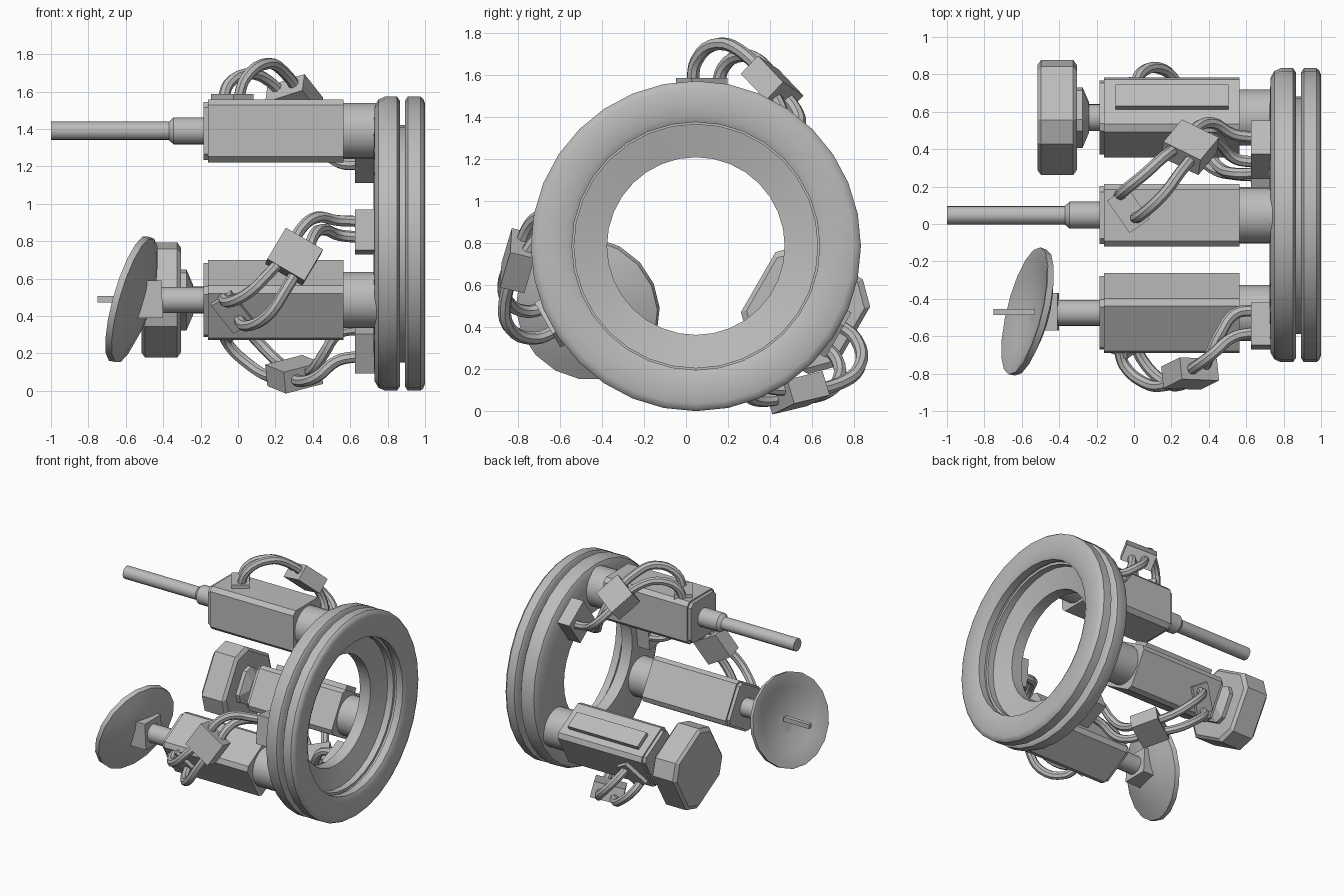
import bpy, bmesh, math
from mathutils import Vector, Matrix

if "Cube" in bpy.data.objects:
    bpy.data.objects.remove(bpy.data.objects["Cube"])

CY, CZ, ARM_R = 0.047, 0.787, 0.603      # ring axis and arm distance from it
AZ = CZ + ARM_R                          # height of the top arm axis

grey = bpy.data.materials.new("plain_grey")
grey.diffuse_color = (0.5, 0.5, 0.5, 1)
grey.use_nodes = True
grey.node_tree.nodes["Principled BSDF"].inputs["Base Color"].default_value = grey.diffuse_color


def turn(k):
    """Rotation about the ring axis by k thirds of a circle."""
    c = Matrix.Translation((0, CY, CZ))
    return c @ Matrix.Rotation(math.radians(120 * k), 4, 'X') @ c.inverted()


def finish(name, bm, mat=Matrix(), smooth=False):
    bmesh.ops.remove_doubles(bm, verts=bm.verts, dist=1e-5)
    bmesh.ops.transform(bm, matrix=mat, verts=bm.verts)
    bmesh.ops.recalc_face_normals(bm, faces=bm.faces)
    me = bpy.data.meshes.new(name)
    bm.to_mesh(me)
    bm.free()
    me.materials.append(grey)
    ob = bpy.data.objects.new(name, me)
    bpy.context.collection.objects.link(ob)
    if smooth:
        bpy.ops.object.select_all(action='DESELECT')
        ob.select_set(True)
        bpy.context.view_layer.objects.active = ob
        bpy.ops.object.shade_smooth_by_angle(angle=math.radians(35))
    return ob


def loft(bm, loops, closed=False):
    """Join loops of points with quads, capped unless closed on itself."""
    rings = [[bm.verts.new(p) for p in lp] for lp in loops]
    n = len(rings[0])
    for i in range(len(rings) - (0 if closed else 1)):
        a, b = rings[i], rings[(i + 1) % len(rings)]
        for j in range(n):
            k = (j + 1) % n
            bm.faces.new((a[j], a[k], b[k], b[j]))
    if not closed:
        bm.faces.new(rings[0])
        bm.faces.new(rings[-1])


def lathe(name, profile, mat, sides=32, closed=False):
    """Spin (along x, radius) pairs about the local x axis."""
    bm = bmesh.new()
    loft(bm, [[(x, r * math.cos(2 * math.pi * j / sides), r * math.sin(2 * math.pi * j / sides))
               for j in range(sides)] for x, r in profile], closed)
    return finish(name, bm, mat, True)


def chamfered(name, sections, c, mat):
    """Chamfered square bar along x; sections are (x, half width)."""
    bm = bmesh.new()
    loops = []
    for x, h in sections:
        i = h - c
        loops.append([(x, a, b) for a, b in ((h, -i), (h, i), (i, h), (-i, h),
                                             (-h, i), (-h, -i), (-i, -h), (i, -h))])
    loft(bm, loops)
    return finish(name, bm, mat)


def box(name, centre, size, mat=Matrix(), axes=None):
    bm = bmesh.new()
    bmesh.ops.create_cube(bm, size=1)
    rot = Matrix(axes).transposed().to_4x4() if axes else Matrix()
    local = Matrix.Translation(centre) @ rot @ Matrix.Diagonal((*size, 1))
    return finish(name, bm, mat @ local)


def hose(name, pts, mat):
    cu = bpy.data.curves.new(name, 'CURVE')
    cu.dimensions = '3D'
    cu.bevel_depth, cu.bevel_resolution, cu.resolution_u = 0.031, 2, 4
    sp = cu.splines.new('BEZIER')
    sp.bezier_points.add(len(pts) - 1)
    for bp, p in zip(sp.bezier_points, pts):
        bp.co = p
        bp.handle_left_type = bp.handle_right_type = 'AUTO'
    tmp = bpy.data.objects.new(name + "_path", cu)
    bpy.context.collection.objects.link(tmp)
    bpy.context.view_layer.update()
    bm = bmesh.new()
    me = bpy.data.meshes.new_from_object(tmp)
    bm.from_mesh(me)
    bpy.data.objects.remove(tmp)
    finish(name, bm, mat, True)


# Docking ring: two collars joined by a narrow core
axis = Matrix.Translation((0, CY, CZ))
lathe("docking_ring", [
    (0.73, 0.423), (0.725, 0.58), (0.73, 0.735), (0.75, 0.77), (0.785, 0.786), (0.85, 0.786),
    (0.865, 0.765), (0.867, 0.635), (0.892, 0.635), (0.894, 0.765), (0.908, 0.786),
    (0.975, 0.786), (0.99, 0.775), (1.0, 0.75), (1.0, 0.62), (0.985, 0.59), (0.93, 0.59),
    (0.93, 0.6), (0.91, 0.6), (0.91, 0.58), (0.86, 0.58), (0.82, 0.423)], axis, closed=True)

# Three arms with their hoses
w = Vector((0.86, -0.42, 0.28)).normalized()        # across the hose pair
l = Vector((0.48, 0.6, -0.63))
l = (l - w * l.dot(w)).normalized()                 # along the hoses
a54 = math.radians(54)
radial = Vector((0, math.cos(a54), math.sin(a54)))
xax = Vector((1, 0, 0))
bdir = Vector((0.57, -0.82, 0)).normalized()
zax = Vector((0, 0, 1))
HOSES = {
    "hose_outer_loop": [(-.08, .15, 1.55), (-.05, .18, 1.64), (.06, .27, 1.695), (.16, .36, 1.66), (.26, .43, 1.56)],
    "hose_inner_loop": [(0, .03, 1.55), (.04, .05, 1.67), (.16, .16, 1.75), (.25, .28, 1.70), (.35, .4, 1.56)],
    "hose_outer_feed": [(.28, .44, 1.53), (.34, .52, 1.44), (.42, .54, 1.36), (.53, .48, 1.29), (.65, .463, 1.27)],
    "hose_inner_feed": [(.37, .41, 1.53), (.41, .46, 1.40), (.46, .43, 1.30), (.54, .35, 1.22), (.65, .33, 1.21)],
}
for k, side in enumerate(("top", "front", "back")):
    T = turn(k)
    A = T @ Matrix.Translation((0, CY, AZ))
    chamfered(side + "_arm_body", [(-0.16, 0.168), (0.565, 0.168)], 0.03, A)
    chamfered(side + "_arm_end_cap", [(-0.185, 0.155), (-0.155, 0.155)], 0.03, A)
    lathe(side + "_arm_mount", [(0.56, 0.15), (0.78, 0.15)], A, 24)
    box(side + "_hose_base", (-0.03, 0.075, 1.567), (0.21, 0.13, 0.04), T, (bdir, zax.cross(bdir), zax))
    box(side + "_hose_clamp", (0.30, 0.41, 1.555), (0.23, 0.2, 0.12), T, (w, l, w.cross(l)))
    box(side + "_ring_socket", (0.685, CY + 0.595 * radial.y, CZ + 0.595 * radial.z),
        (0.12, 0.23, 0.22), T, (xax, radial, xax.cross(radial)))
    for n, pts in HOSES.items():
        hose(side + "_" + n, pts, T)

# Top arm tool: long probe rod
A = turn(0) @ Matrix.Translation((0, CY, AZ))
lathe("probe_rod", [(-1.0, 0.049), (-0.37, 0.049), (-0.345, 0.072), (-0.18, 0.072)], A, 16)

# Front arm tool: tilted dish on a bracket
A = turn(1) @ Matrix.Translation((0, CY, AZ))
lathe("dish_shaft", [(-0.43, 0.07), (-0.18, 0.07)], A, 16)
bm = bmesh.new()
loft(bm, [[(x, y, z) for x, z in ((lo, .39), (-.40, .39), (-.41, .59), (hi, .59))]
          for y, lo, hi in ((-.57, -.57, -.5), (-.37, -.52, -.46))])
finish("dish_bracket", bm)
n = Vector((-1, 0.25, 0.29)).normalized()
D = Matrix.Translation((-0.585, -0.465, 0.493)) @ n.to_track_quat('X', 'Z').to_matrix().to_4x4()
lathe("dish", [(-.075, 0), (-.064, .12), (-.035, .24), (0, .335), (0, .35), (-.035, .347),
               (-.075, .23), (-.1, .11), (-.105, 0)], D, 18, True)
box("dish_feed", (-0.64, -0.47, 0.489), (0.22, 0.032, 0.034))

# Back arm tool: heavy chamfered head, neck cone and side plate
A = turn(2) @ Matrix.Translation((0, CY, AZ))
lathe("head_shaft", [(-0.27, 0.072), (-0.18, 0.072)], A, 16)
chamfered("head_neck", [(-0.32, 0.135), (-0.275, 0.135), (-0.24, 0.075)], 0.045, A)
chamfered("head_block", [(-0.517, 0.24), (-0.497, 0.26), (-0.325, 0.26), (-0.305, 0.24)], 0.095, A)
box("side_plate", (0.2025, -0.178, 0.02), (0.605, 0.05, 0.135), A)
